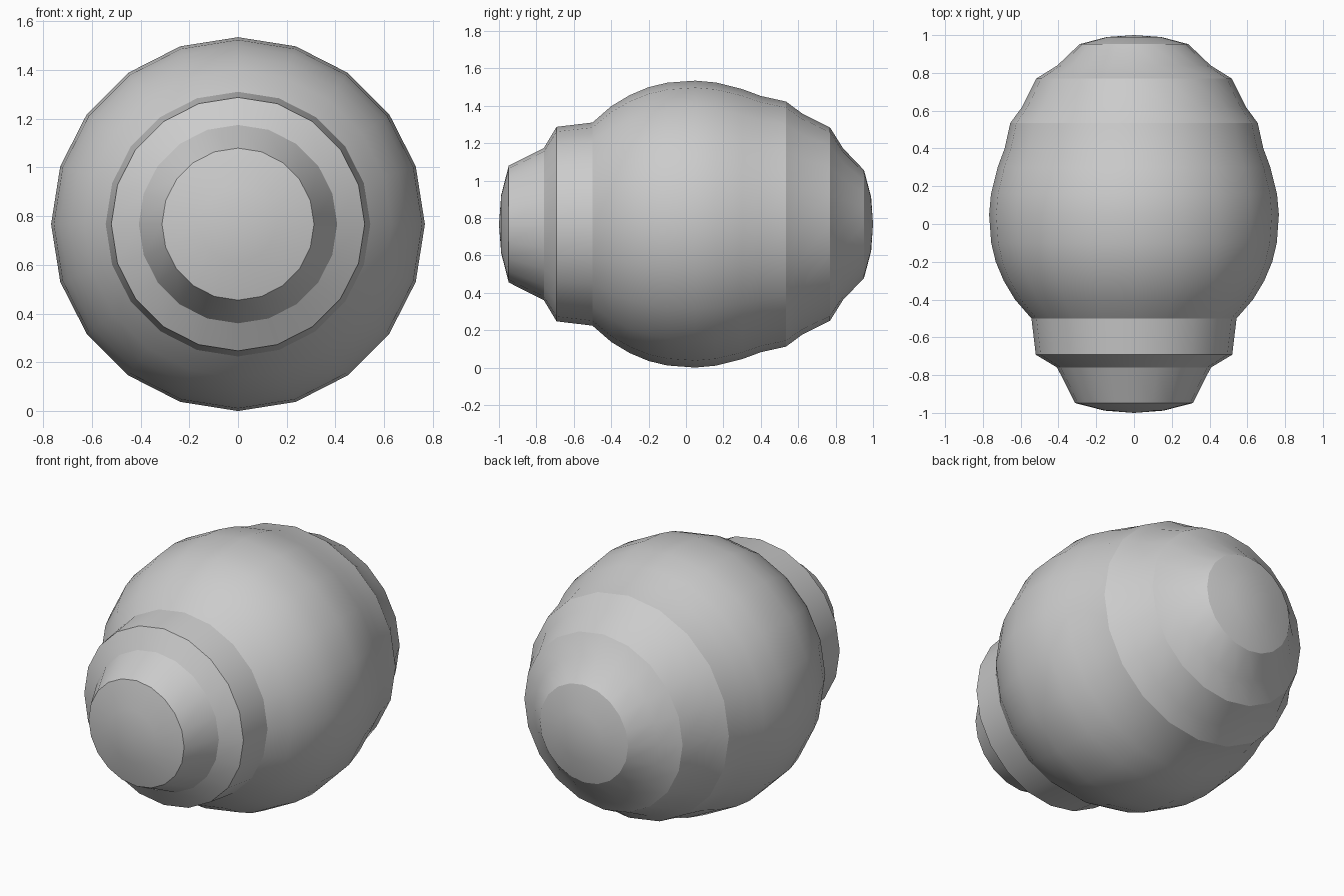
import bpy, bmesh
from math import sin, cos, tau, radians

cube = bpy.data.objects.get("Cube")
if cube:
    bpy.data.objects.remove(cube, do_unlink=True)

SIDES = 20
AXIS_Z = 0.767

grey = bpy.data.materials.new("plain grey")
grey.use_nodes = True
COLOUR = (0.6, 0.6, 0.6, 1)
grey.diffuse_color = COLOUR
grey.node_tree.nodes["Principled BSDF"].inputs["Base Color"].default_value = COLOUR


def lathe(name, profile):
    """Turn a (y, radius) profile, listed front to back, around the y axis."""
    bm = bmesh.new()
    rings = []
    for y, r in profile:
        rings.append([bm.verts.new((r * cos(tau * k / SIDES), y, r * sin(tau * k / SIDES)))
                      for k in range(SIDES)])
    for a, b in zip(rings, rings[1:]):
        for k in range(SIDES):
            n = (k + 1) % SIDES
            bm.faces.new((a[k], b[k], b[n], a[n]))
    bmesh.ops.remove_doubles(bm, verts=bm.verts[:], dist=0.0001)
    mesh = bpy.data.meshes.new(name)
    bm.to_mesh(mesh)
    bm.free()
    mesh.materials.append(grey)
    obj = bpy.data.objects.new(name, mesh)
    obj.location.z = AXIS_Z
    bpy.context.collection.objects.link(obj)
    bpy.ops.object.select_all(action='DESELECT')
    obj.select_set(True)
    bpy.context.view_layer.objects.active = obj
    bpy.ops.object.shade_smooth_by_angle(angle=radians(22))
    return obj


# Domed nose with a flared skirt
lathe("front_nose", [(-1, 0), (-0.988, 0.156), (-0.948, 0.312), (-0.76, 0.407), (-0.692, 0.52)])

# Collar between nose and body
lathe("front_collar", [(-0.692, 0.52), (-0.5, 0.543)])

# Round main body
lathe("round_body", [(-0.5, 0.543), (-0.4, 0.63), (-0.3, 0.69), (-0.2, 0.732), (-0.1, 0.756),
                     (0.05, 0.767), (0.16, 0.757), (0.3, 0.722), (0.4, 0.685), (0.535, 0.655)])

# Stepped tail with a domed end
lathe("stepped_tail", [(0.535, 0.655), (0.62, 0.592), (0.77, 0.517), (0.84, 0.405),
                       (0.952, 0.288), (0.99, 0.144), (1, 0)])
